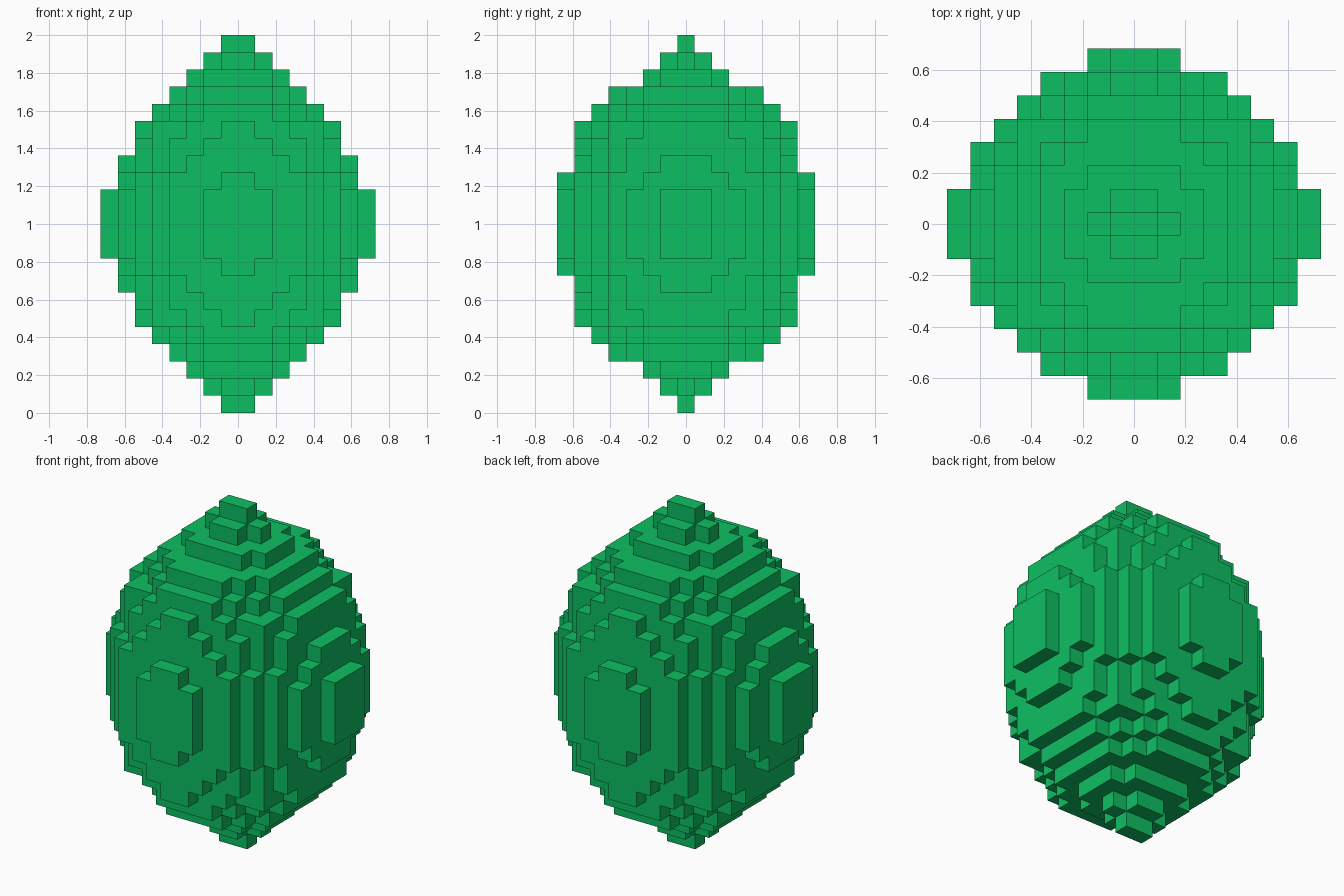
import bpy
import bmesh
from mathutils import Vector

cube = bpy.data.objects.get("Cube")
if cube:
    bpy.data.objects.remove(cube, do_unlink=True)

U = 2 / 22  # block size

# One green for the whole shape
green = bpy.data.materials.new("gem green")
green.use_nodes = True
colour = (0.004, 0.52, 0.122, 1)
green.diffuse_color = colour
green.node_tree.nodes["Principled BSDF"].inputs["Base Color"].default_value = colour

# Squared radius, in blocks, of each layer from the middle outwards
RADIUS_SQ = [53, 53, 50, 44, 40, 36.7, 28, 19, 8, 2.7, 0.7]


def filled(i, j, k):
    """Is the block at column i, row j, layer k solid? Middle is between i = -1 and 0."""
    x, y, z = abs(i + 0.5), abs(j), abs(k - 10.5)
    if z > 11:
        return False
    side_plate = 7 < x < 8 and y <= 1 and z < 2
    return side_plate or x * x + y * y < RADIUS_SQ[int(z)]


# Blocks: keep only the outer faces
bm = bmesh.new()
corners = {}


def corner(p):
    key = tuple(round(c * 2) for c in p)
    if key not in corners:
        corners[key] = bm.verts.new(Vector(p) * U)
    return corners[key]


for i in range(-8, 8):
    for j in range(-7, 8):
        for k in range(22):
            if not filled(i, j, k):
                continue
            centre = Vector((i + 0.5, j, k + 0.5))
            for axis in range(3):
                for sign in (-1, 1):
                    n = Vector((0, 0, 0))
                    n[axis] = sign
                    if filled(i + int(n.x), j + int(n.y), k + int(n.z)):
                        continue
                    a = Vector((0, 0, 0))
                    a[(axis + 1) % 3] = 0.5
                    b = n.cross(a)
                    mid = centre + n * 0.5
                    bm.faces.new([corner(mid + o) for o in (-a - b, a - b, a + b, b - a)])

mesh = bpy.data.meshes.new("stepped_gem")
bm.to_mesh(mesh)
bm.free()
mesh.materials.append(green)
gem = bpy.data.objects.new("stepped_gem", mesh)
bpy.context.collection.objects.link(gem)
